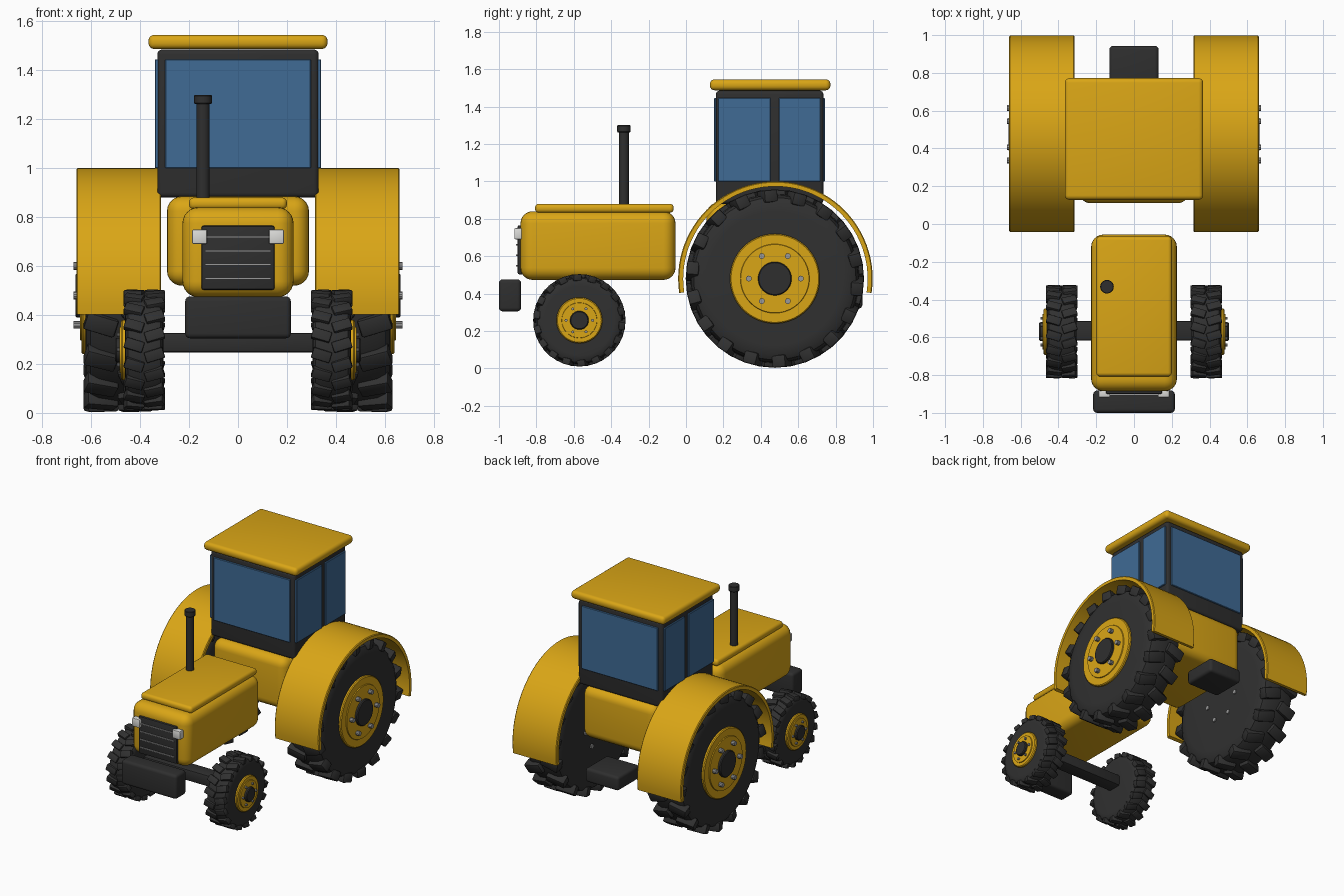
import bpy, bmesh, math
from mathutils import Matrix, Vector

if "Cube" in bpy.data.objects:
    bpy.data.objects.remove(bpy.data.objects["Cube"])


def mat(name, *rgb):
    m = bpy.data.materials.new(name)
    m.diffuse_color = (*rgb, 1)
    m.use_nodes = True
    m.node_tree.nodes["Principled BSDF"].inputs["Base Color"].default_value = m.diffuse_color
    return m


YELLOW = mat("yellow paint", 0.70, 0.38, 0.008)
DARK = mat("dark frame", 0.028, 0.028, 0.028)
RUBBER = mat("tyre rubber", 0.030, 0.030, 0.030)
GLASS = mat("blue glass", 0.050, 0.145, 0.30)
SILVER = mat("silver metal", 0.32, 0.32, 0.32)
LAMP = mat("lamp white", 0.72, 0.72, 0.70)


def finish(name, bm, material, angle=35):
    bmesh.ops.recalc_face_normals(bm, faces=bm.faces)
    me = bpy.data.meshes.new(name)
    bm.to_mesh(me)
    bm.free()
    me.materials.append(material)
    ob = bpy.data.objects.new(name, me)
    bpy.context.collection.objects.link(ob)
    bpy.ops.object.select_all(action='DESELECT')
    ob.select_set(True)
    bpy.context.view_layer.objects.active = ob
    bpy.ops.object.shade_smooth_by_angle(angle=math.radians(angle))
    return ob


def box(name, x, y, z, material, bevel=0.0, seg=4):
    """Box from (min, max) ranges with rounded edges."""
    bm = bmesh.new()
    lo, hi = Vector((x[0], y[0], z[0])), Vector((x[1], y[1], z[1]))
    m = Matrix.Translation((lo + hi) / 2) @ Matrix.Diagonal((*(hi - lo), 1))
    bmesh.ops.create_cube(bm, size=1, matrix=m)
    if bevel:
        bmesh.ops.bevel(bm, geom=bm.edges[:], offset=bevel, segments=seg,
                        profile=0.5, affect='EDGES')
    return finish(name, bm, material)


def lathe(name, profile, place, material, n=64):
    """Revolve (radius, height) points about local z, then place."""
    bm = bmesh.new()
    rings = [[bm.verts.new((r * math.cos(2 * math.pi * i / n),
                            r * math.sin(2 * math.pi * i / n), h))
              for i in range(n)] for r, h in profile]
    for a, b in zip(rings, rings[1:]):
        for i in range(n):
            j = (i + 1) % n
            bm.faces.new((a[i], a[j], b[j], b[i]))
    bm.faces.new(rings[0])
    bm.faces.new(rings[-1])
    bm.transform(place)
    return finish(name, bm, material)


def wheel(name, side, cx, cy, cz, R, half, rim, cap, bolt_r, lug, rim_out, through):
    """Lugged tyre, stepped rim, hub cap and six bolts; axis along x."""
    place = (Matrix.Translation((side * cx, cy, cz))
             @ Matrix.Rotation(side * math.pi / 2, 4, 'Y'))
    c = R * 0.95
    w = half * 0.93
    # tyre carcass
    lathe(name + "_tyre", [(c * .8, -w), (c * .9, -w * .97), (c * .96, -w * .85), (c * .99, -w * .6),
                           (c, 0), (c * .99, w * .6), (c * .96, w * .85), (c * .9, w * .97),
                           (c * .8, w)], place, RUBBER)
    # two staggered rows of slanted lugs
    bm = bmesh.new()
    n, thick = 18, R * 0.14
    for row in (-1, 1):
        for i in range(n):
            a = 2 * math.pi * (i + (0.25 if row > 0 else -0.25)) / n
            m = (Matrix.Rotation(a, 4, 'X')
                 @ Matrix.Translation((row * half * .49, 0, R - thick / 2))
                 @ Matrix.Rotation(row * 0.3, 4, 'Z')
                 @ Matrix.Diagonal((half * .92, lug, thick, 1)))
            bmesh.ops.create_cube(bm, size=1, matrix=m)
    bmesh.ops.bevel(bm, geom=bm.edges[:], offset=R * .02, segments=2,
                    profile=0.5, affect='EDGES')
    bm.transform(Matrix.Translation((side * cx, cy, cz)) @ Matrix.Diagonal((side, 1, 1, 1)))
    finish(name + "_lugs", bm, RUBBER)
    # rim, hub cap
    e = rim_out
    lathe(name + "_rim", [(rim, 0), (rim, e - .008), (rim - .006, e - .002), (rim * .77, e - .002),
                          (rim * .76, e + .004), (rim * .3, e + .004)], place, YELLOW)
    lathe(name + "_hub_cap", [(cap, 0), (cap, e + .016), (cap - .005, e + .022)],
          place, DARK, 32)
    # bolts
    b = rim * .065
    for i in range(6):
        a = i * math.pi / 3 + math.pi / 2
        at = place @ Matrix.Translation((bolt_r * math.cos(a), bolt_r * math.sin(a), 0))
        back = -w - .008 if through else 0
        lathe(name + "_bolt", [(b, back), (b, e + .025 * rim / .2)], at, SILVER, 10)


for s, tag in ((-1, "left"), (1, "right")):
    wheel("rear_wheel_" + tag, s, .49, .475, .48, .475, .143, .24, .09, .139, .075, .152, True)
    wheel("front_wheel_" + tag, s, .383, -.57, .257, .246, .085, .123, .05, .071, .045, .097, False)

    # rear fender: curved shell over the wheel
    bm = bmesh.new()
    N, cols = 48, []
    for i in range(N + 1):
        a = math.radians(-8.5 + 197 * i / N)
        cols.append([bm.verts.new((s * x, .478 + r * math.cos(a), .48 + r * math.sin(a)))
                     for x, r in ((.314, .493), (.661, .493), (.661, .515), (.656, .52),
                                  (.319, .52), (.314, .515))])
    for p, q in zip(cols, cols[1:]):
        for k in range(6):
            j = (k + 1) % 6
            bm.faces.new((p[k], p[j], q[j], q[k]))
    bm.faces.new(cols[0])
    bm.faces.new(cols[-1])
    finish("fender_" + tag, bm, YELLOW)

    # side windows and headlights
    x = sorted((s * .31, s * .34))
    box("side_window_front_" + tag, x, (.17, .453), (1.0, 1.445), GLASS, .003, 1)
    box("side_window_rear_" + tag, x, (.496, .72), (1.0, 1.445), GLASS, .003, 1)
    box("headlight_" + tag, sorted((s * .126, s * .188)), (-.918, -.87), (.69, .75), LAMP, .007, 2)

# cab
box("cab_frame", (-.33, .33), (.16, .735), (.88, 1.485), DARK, .02)
box("windscreen", (-.298, .298), (.151, .18), (1.0, 1.445), GLASS, .003, 1)
box("rear_window", (-.298, .298), (.715, .744), (1.0, 1.445), GLASS, .003, 1)
box("roof", (-.366, .366), (.128, .772), (1.487, 1.545), YELLOW, .024)

# body
box("rear_body", (-.29, .29), (.11, .76), (.52, .885), YELLOW, .06, 6)
box("hood", (-.227, .227), (-.885, -.056), (.473, .84), YELLOW, .065, 6)
box("hood_top", (-.2, .2), (-.807, -.066), (.832, .88), YELLOW, .02)

# grille with slats
box("grille", (-.149, .149), (-.9, -.86), (.503, .765), DARK, .008, 2)
for i in range(4):
    z = .55 + i * .056
    box("grille_slat", (-.135, .135), (-.908, -.89), (z - .004, z + .004), SILVER)

# front weight, axle, rear hitch
box("front_weight", (-.216, .216), (-1.0, -.882), (.305, .476), DARK, .02)
box("front_axle", (-.33, .33), (-.617, -.513), (.247, .327), DARK, .012, 2)
box("hitch", (-.13, .13), (.70, .943), (.32, .42), DARK, .02)

# exhaust
up = Matrix.Translation((-.143, -.332, 0))
lathe("exhaust_pipe", [(.027, .85), (.027, 1.27)], up, DARK, 32)
lathe("exhaust_cap", [(.033, 1.262), (.036, 1.266), (.036, 1.296), (.033, 1.3)], up, DARK, 32)
